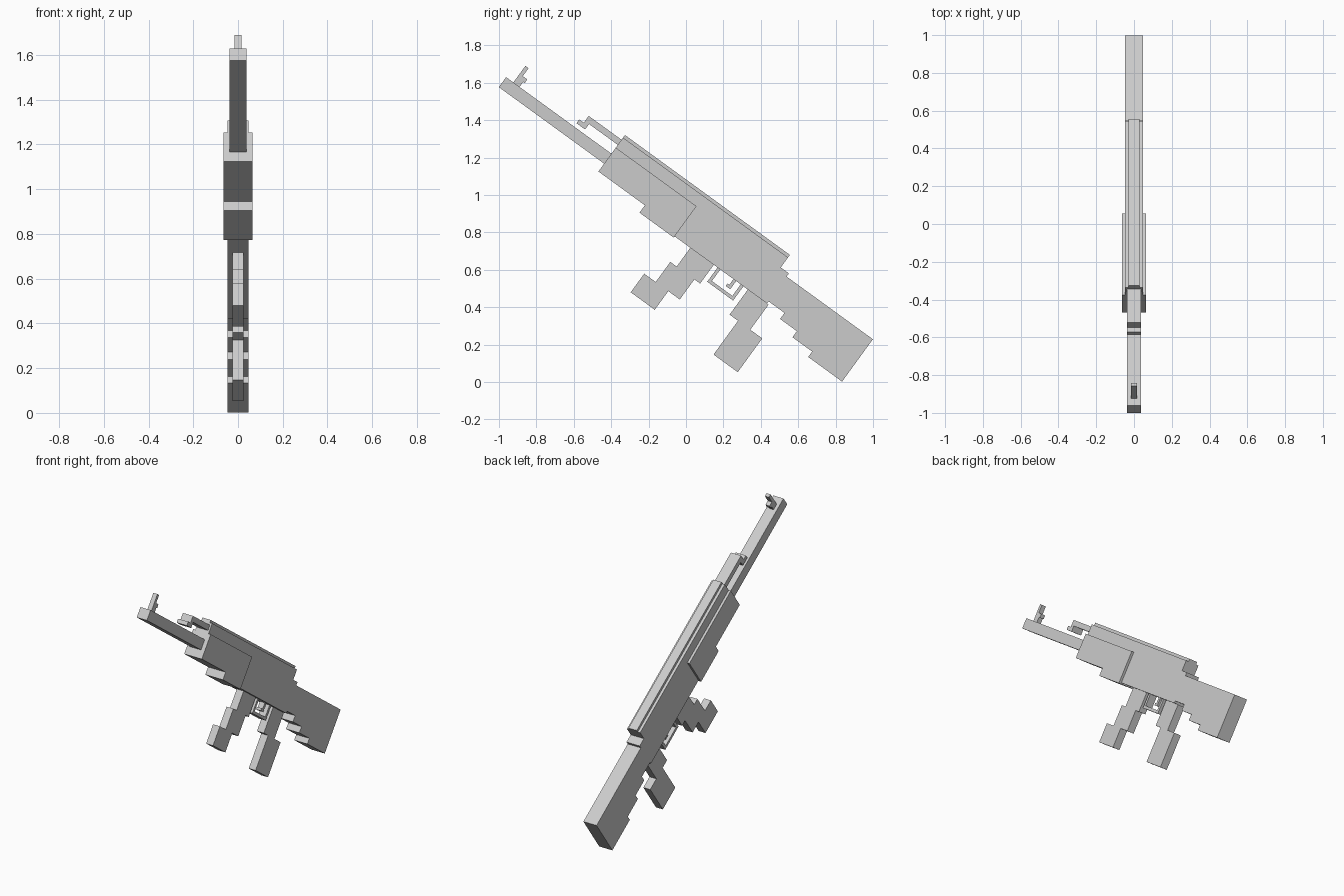
import bpy
from math import radians
from mathutils import Matrix, Vector

cube = bpy.data.objects.get("Cube")
if cube:
    bpy.data.objects.remove(cube, do_unlink=True)

grey = bpy.data.materials.new("plain grey")
grey.use_nodes = True
shade = (.6, .6, .6, 1)
grey.diffuse_color = shade
grey.node_tree.nodes["Principled BSDF"].inputs["Base Color"].default_value = shade

# The rifle is laid out level, front to rear along y, then tilted muzzle up
TILT = Matrix.Rotation(radians(-36), 4, "X")


def block(name, half_width, front, rear, bottom, top):
    """Add a box centred on the width, given by its side-view limits."""
    bpy.ops.mesh.primitive_cube_add(size=1, location=(0, 0, 0))
    part = bpy.context.object
    part.name = name
    size = Vector((2 * half_width, rear - front, top - bottom, 1))
    centre = Vector((0, (front + rear) / 2, (bottom + top) / 2))
    part.data.transform(TILT @ Matrix.Translation(centre) @ Matrix.Diagonal(size))
    part.data.materials.append(grey)


# Shared widths and levels
body_half = .048
tube_half = .037
grip_half = .025
guard_front = -1.04
guard_rear = -.507
guard_top = .793
cover_rear = .05
body_rear = .104
belly = .594
barrel_top = .753

# Barrel
block("barrel", tube_half, front=-1.736, rear=guard_front, bottom=.687, top=barrel_top)

# Front sight: foot, rear-facing nub and upright post
sight_front = -1.688
sight_rear = -1.637
block("front_sight_foot", .015, front=sight_front, rear=sight_rear - .01,
      bottom=barrel_top, top=.785)
block("front_sight_nub", .015, front=sight_front, rear=sight_rear, bottom=.785, top=.81)
block("front_sight_post", .015, front=sight_front, rear=sight_rear - .03,
      bottom=.81, top=.862)

# Gas tube with a hook under its front end
tube_front = -1.257
block("gas_tube", tube_half, front=tube_front, rear=guard_front, bottom=.811, top=.845)
block("gas_tube_hook", tube_half, front=tube_front - .03, rear=tube_front + .027,
      bottom=.775, top=.8)
block("gas_tube_neck", tube_half, front=tube_front, rear=tube_front + .027,
      bottom=.8, top=.811)

# Handguard, deeper at the rear
guard_step = .635
block("handguard", .064, front=guard_front, rear=guard_rear, bottom=guard_step, top=guard_top)
block("handguard_heel", .064, front=-.733, rear=guard_rear, bottom=.586, top=guard_step)

# Receiver, its raised upper part and the narrow cover on top
receiver_top = .859
block("receiver", body_half, front=guard_rear, rear=body_rear, bottom=belly, top=guard_top)
block("upper_receiver", body_half, front=guard_front, rear=cover_rear,
      bottom=guard_top, top=receiver_top)
block("top_cover", .03, front=guard_front, rear=cover_rear, bottom=receiver_top, top=.876)

# Stock, getting deeper step by step toward the butt
step_starts = (body_rear, .209, .32, .45, .674)
step_bottoms = (.608, .568, .528, .492)
for start, end, bottom in zip(step_starts, step_starts[1:], step_bottoms):
    block("stock_section", body_half, front=start, rear=end, bottom=bottom, top=.772)

# Magazine in three blocks, each lower one moved forward
mag_upper = .47
mag_lower = .337
block("magazine_top", grip_half, front=-.403, rear=-.248, bottom=mag_upper, top=belly)
block("magazine_middle", grip_half, front=-.445, rear=-.286, bottom=mag_lower, top=mag_upper)
block("magazine_bottom", grip_half, front=-.521, rear=-.362, bottom=.214, top=mag_lower)

# Trigger guard as a thin loop, with the trigger inside
loop_front = -.223
loop_rear = -.052
loop_bottom = .5
bar = .018
block("trigger_guard_base", grip_half, front=loop_front, rear=loop_rear,
      bottom=loop_bottom, top=loop_bottom + bar)
for side, start in (("front", loop_front), ("rear", loop_rear - bar)):
    block("trigger_guard_" + side, grip_half, front=start, rear=start + bar,
          bottom=loop_bottom + bar, top=belly)
trigger_rear = -.1
block("trigger", bar, front=trigger_rear - bar, rear=trigger_rear, bottom=.556, top=belly)
block("trigger_tip", bar, front=trigger_rear - .03, rear=trigger_rear, bottom=.54, top=.556)

# Pistol grip in two offset blocks
grip_step = .428
block("grip_top", grip_half, front=-.023, rear=.114, bottom=grip_step, top=belly)
block("grip_bottom", grip_half, front=.033, rear=.193, bottom=.205, top=grip_step)
